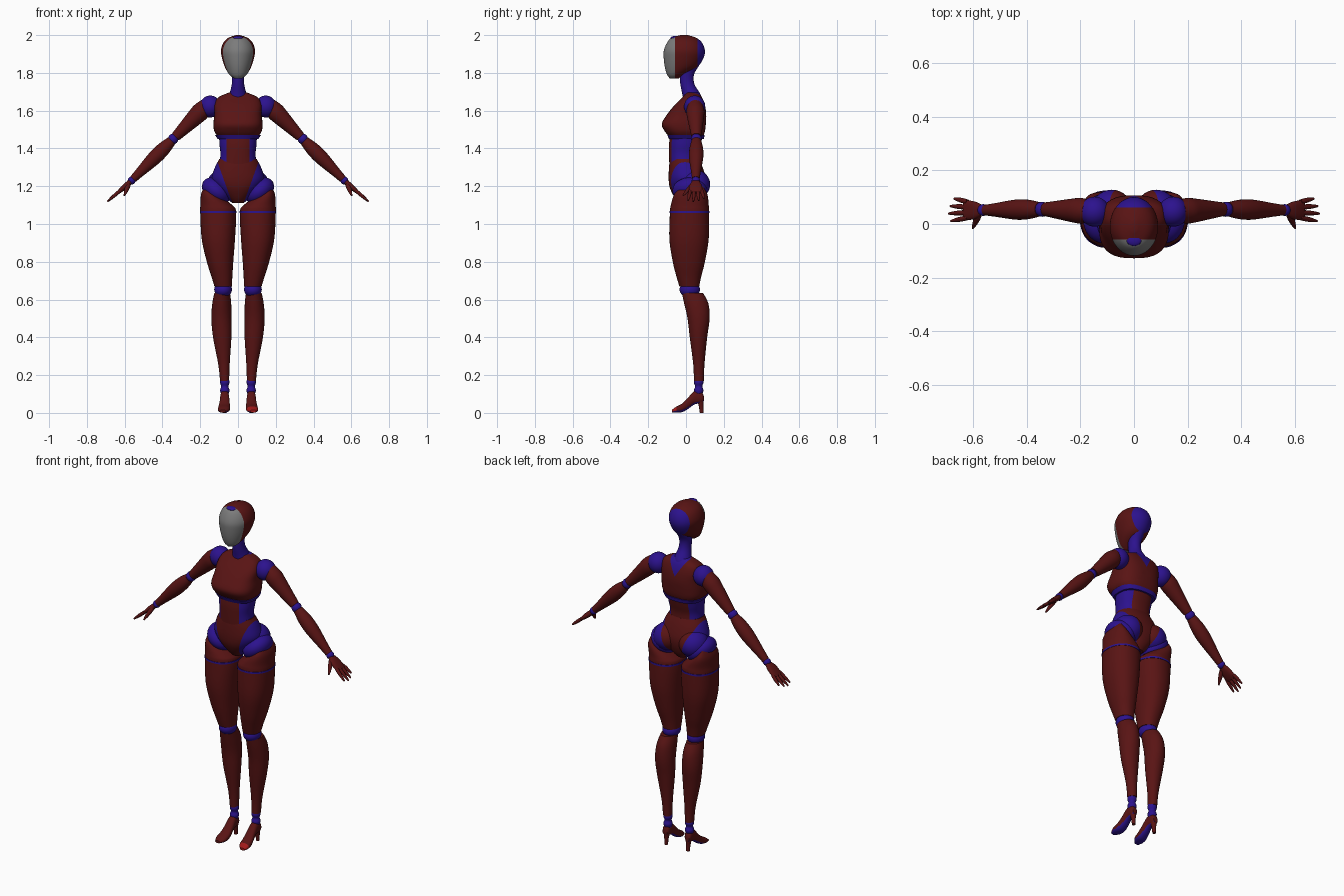
import bpy, bmesh, math
from mathutils import Matrix, Vector

cube = bpy.data.objects.get("Cube")
if cube:
    bpy.data.objects.remove(cube, do_unlink=True)


def material(name, rgb):
    m = bpy.data.materials.new(name)
    m.use_nodes = True
    m.diffuse_color = (*rgb, 1)
    m.node_tree.nodes["Principled BSDF"].inputs["Base Color"].default_value = (*rgb, 1)
    return m


MATS = [material("dark_red", (0.1, 0.007, 0.007)),
        material("deep_blue", (0.025, 0.006, 0.27)),
        material("mask_grey", (0.2, 0.2, 0.2)),
        material("bright_red", (0.35, 0.01, 0.01))]
RED, BLUE, GREY, BRIGHT = range(len(MATS))


def finish(name, bm, color, side=1, planes=(), rule=None):
    """Split along colour borders, paint faces, flip to the right side if asked."""
    for co, no in planes:
        geom = bm.verts[:] + bm.edges[:] + bm.faces[:]
        bmesh.ops.bisect_plane(bm, geom=geom, plane_co=co, plane_no=no)
    bmesh.ops.recalc_face_normals(bm, faces=bm.faces[:])
    for f in bm.faces:
        f.material_index = color
        if rule:
            c = f.calc_center_median()
            c.x *= side
            f.material_index = rule(c, f.normal, color)
    if side < 0:
        bmesh.ops.scale(bm, vec=(-1, 1, 1), verts=bm.verts[:])
        bmesh.ops.reverse_faces(bm, faces=bm.faces[:])
    me = bpy.data.meshes.new(name)
    bm.to_mesh(me)
    bm.free()
    for m in MATS:
        me.materials.append(m)
    me.shade_smooth()
    me.set_sharp_from_angle(angle=math.radians(40))
    ob = bpy.data.objects.new(name, me)
    bpy.context.scene.collection.objects.link(ob)
    return ob


def spline(rows, steps):
    """Smooth curve through the given section rows."""
    vs = [Vector(r) for r in rows]
    out = []
    for i in range(len(vs) - 1):
        a, b, c, d = vs[max(i - 1, 0)], vs[i], vs[i + 1], vs[min(i + 2, len(vs) - 1)]
        for k in range(steps):
            t = k / steps
            out.append(b + (c - a) * t / 2 + (a * 2 - b * 5 + c * 4 - d) * t**2 / 2
                       + (b * 3 - a - c * 3 + d) * t**3 / 2)
    return out + [vs[-1]]


def loft(name, rows, color, side=1, power=2, matrix=None, sides=40, steps=5, **paint):
    """Rows are (height, x min, x max, y min, y max) of rounded sections."""
    bm = bmesh.new()
    rings = []
    for z, xa, xb, ya, yb in spline(rows, steps):
        ring = []
        for k in range(sides):
            a = math.tau * k / sides
            px, py = (math.copysign(abs(v) ** (2 / power), v) for v in (math.cos(a), math.sin(a)))
            p = Vector(((xa + xb + (xb - xa) * px) / 2, (ya + yb + (yb - ya) * py) / 2, z))
            ring.append(bm.verts.new(matrix @ p if matrix else p))
        rings.append(ring)
    for lo, hi in zip(rings, rings[1:]):
        for k in range(sides):
            n = (k + 1) % sides
            bm.faces.new((lo[k], lo[n], hi[n], hi[k]))
    bm.faces.new(rings[0])
    bm.faces.new(rings[-1])
    return finish(name, bm, color, side, **paint)


def sym(rows):
    return [(z, -h, h, a, b) for z, h, a, b in rows]


def along(p, q):
    """Matrix whose z axis runs from p to q, with y kept near world y."""
    z = (q - p).normalized()
    x = Vector((0, 1, 0)).cross(z).normalized()
    m = Matrix((x, z.cross(x), z)).transposed().to_4x4()
    return Matrix.Translation(p) @ m


def tube(name, p, q, radii, color, side=1, sides=24):
    p, q = Vector(p), Vector(q)
    step = (q - p).length / (len(radii) - 1)
    rows = [(i * step, -r, r, -r, r) for i, r in enumerate(radii)]
    return loft(name, rows, color, side, matrix=along(p, q), sides=sides)


def ball(name, co, radii, color, side=1, tilt=0, **paint):
    bm = bmesh.new()
    m = Matrix.Translation(co) @ Matrix.Rotation(tilt, 4, 'Y') @ Matrix.Diagonal((*radii, 1))
    bmesh.ops.create_uvsphere(bm, u_segments=32, v_segments=20, radius=1, matrix=m)
    return finish(name, bm, color, side, **paint)


# Head with mask and round back panel
loft("head", sym([(1.77, .02, -.085, -.04), (1.79, .045, -.1, -.01), (1.83, .069, -.112, .06),
                  (1.88, .085, -.118, .093), (1.92, .09, -.117, .1), (1.96, .077, -.1, .085),
                  (1.985, .052, -.077, .055), (2, .012, -.03, .01)]), RED,
     planes=[((0, -.058, 0), (0, 1, 0)), ((0, .062, 0), (0, 1, 0))],
     rule=lambda c, n, col: GREY if c.y < -.058 else BLUE if c.y > .062 else col)
ball("forehead_badge", (0, -.06, 1.985), (.028, .022, .01), BLUE)

# Neck
loft("neck", sym([(1.66, .06, -.015, .085), (1.69, .045, -.02, .075), (1.74, .033, -.03, .045),
                  (1.79, .033, -.033, .042), (1.84, .04, -.03, .07)]), BLUE)


# Chest with a blue collar wedge at the back
loft("chest", sym([(1.695, .05, 0, .065), (1.67, .105, -.02, .085), (1.63, .125, -.06, .1),
                   (1.58, .125, -.1, .107), (1.53, .13, -.128, .105), (1.49, .125, -.112, .1),
                   (1.46, .105, -.085, .09)]), RED, power=2.7,
     planes=[((s * .012, 0, 1.62), (s, 0, -.6)) for s in (1, -1)],
     rule=lambda c, n, col: BLUE if c.y > .03 and abs(c.x) < .012 + (c.z - 1.62) * .6 else col)
loft("rib_band", sym([(1.45, .108, -.09, .094), (1.472, .122, -.1, .099)]), BLUE, power=2.6)

# Abdomen with blue flanks
loft("abdomen", sym([(1.31, .1, -.088, .07), (1.37, .093, -.09, .067), (1.42, .098, -.09, .078),
                     (1.465, .1, -.085, .088)]), RED, power=2.3,
     planes=[((s * .06, 0, 0), (1, 0, 0)) for s in (1, -1)],
     rule=lambda c, n, col: BLUE if abs(c.x) > .06 else col)

# Pelvis: red wedge between blue hips
wedge = dict(planes=[((s * .03, 0, 1.11), (s, 0, -.36)) for s in (1, -1)],
             rule=lambda c, n, col: BLUE if abs(c.x) > .03 + (c.z - 1.11) * .36 else RED)
loft("pelvis", sym([(1.11, .03, -.035, .06), (1.14, .062, -.06, .085), (1.19, .11, -.085, .103),
                    (1.24, .138, -.092, .105), (1.3, .122, -.09, .088), (1.345, .098, -.085, .068)]),
     RED, power=2.2, **wedge)

for label, s in (("left", 1), ("right", -1)):
    # Hips
    ball(label + "_buttock", (.083, .045, 1.21), (.08, .083, .078), RED, s, **wedge)
    ball(label + "_hip_joint", (.115, .02, 1.175), (.085, .092, .06), BLUE, s, tilt=-.7)

    # Thigh with slanted top and thin ring
    loft(label + "_thigh", [(.67, .033, .125, -.035, .07), (.72, .03, .14, -.05, .08),
                            (.8, .025, .165, -.07, .1), (.92, .016, .192, -.088, .12),
                            (1.06, .01, .2, -.085, .123), (1.1, .03, .199, -.08, .12),
                            (1.16, .11, .195, -.06, .112), (1.21, .155, .172, -.01, .08)],
         RED, s, power=2.2)
    loft(label + "_thigh_ring", [(1.058, .008, .202, -.087, .125), (1.068, .008, .202, -.087, .125)],
         BLUE, s, power=2.2, steps=1)

    # Knee, calf and ankle
    ball(label + "_knee", (.079, .02, .653), (.047, .054, .042), BLUE, s)
    loft(label + "_calf", [(.17, .047, .095, .042, .095), (.26, .044, .105, .038, .098),
                           (.4, .035, .132, .02, .112), (.5, .034, .141, .008, .125),
                           (.58, .036, .136, -.01, .118), (.635, .042, .125, -.022, .09)], RED, s)
    tube(label + "_ankle", (.07, .067, .1), (.07, .067, .18),
         (.02, .025, .019, .025, .022), BLUE, s)

    # High heeled shoe, blue underneath
    lay = Matrix(((1, 0, 0, 0), (0, 0, -1, 0), (0, 1, 0, 0), (0, 0, 0, 1)))
    loft(label + "_shoe", [(-.094, .058, .086, .062, .09), (-.08, .05, .092, .052, .115),
                           (-.045, .047, .094, .045, .116), (-.01, .044, .098, .02, .08),
                           (.02, .042, .104, .004, .05), (.05, .046, .106, .001, .034),
                           (.075, .065, .096, .002, .016)], RED, s, power=2.3, matrix=lay,
         rule=lambda c, n, col: BLUE if n.z < -.5 else BRIGHT if c.x > 0 and c.y < -.05 else col)
    tube(label + "_heel", (.071, .077, .07), (.071, .083, 0), (.018, .012, .01), RED, s)

    # Shoulder, upper arm, elbow and forearm
    ball(label + "_shoulder", (.147, .046, 1.622), (.056, .056, .058), BLUE, s)
    tube(label + "_upper_arm", (.165, .048, 1.628), (.33, .055, 1.462),
         (.04, .048, .044, .038, .032, .026), RED, s)
    ball(label + "_elbow", (.343, .055, 1.45), (.027, .028, .028), BLUE, s)
    tube(label + "_forearm", (.352, .055, 1.44), (.555, .052, 1.238),
         (.026, .036, .038, .033, .026, .02), RED, s)
    ball(label + "_wrist", (.563, .052, 1.23), (.021, .022, .021), BLUE, s)

    # Hand
    palm = along(Vector((.565, .052, 1.228)), Vector((.685, .052, 1.122)))
    loft(label + "_palm", [(0, -.012, .012, -.017, .017), (.04, -.015, .015, -.034, .032),
                           (.085, -.01, .01, -.036, .036), (.094, -.005, .005, -.03, .03)],
         RED, s, power=2.4, matrix=palm, sides=24)
    for i, finger in enumerate(("index", "middle", "ring", "little")):
        o = (i - 1.5) * .02
        reach = (.062, .07, .064, .05)[i]
        tube(f"{label}_{finger}_finger", (.622, .053 + o, 1.178),
             (.622 + reach, .053 + o * 1.4, 1.178 - reach * .85),
             (.009, .0095, .008, .004), RED, s, sides=12)
    tube(label + "_thumb", (.58, .035, 1.208), (.602, -.016, 1.15),
         (.012, .012, .009, .004), RED, s, sides=12)
